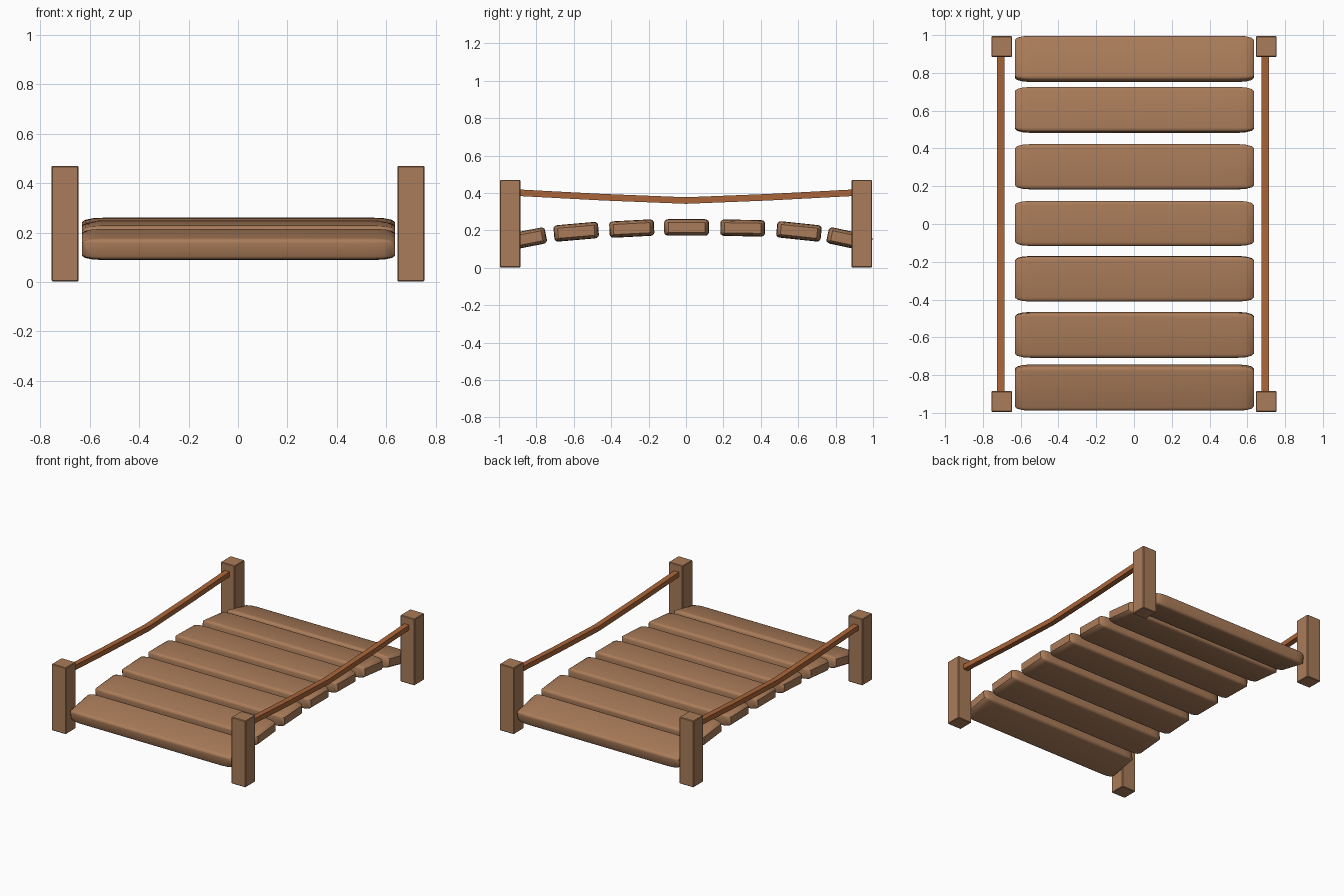
import bpy, bmesh, math
from mathutils import Matrix

if "Cube" in bpy.data.objects:
    bpy.data.objects.remove(bpy.data.objects["Cube"])


def material(name, rgb):
    m = bpy.data.materials.new(name)
    m.diffuse_color = (*rgb, 1)
    m.use_nodes = True
    m.node_tree.nodes["Principled BSDF"].inputs["Base Color"].default_value = m.diffuse_color
    return m


WOOD = material("wood", (0.40, 0.20, 0.10))
ROPE = material("rope", (0.40, 0.13, 0.04))


def add_object(name, bm, mat, smooth=False):
    bmesh.ops.recalc_face_normals(bm, faces=bm.faces)
    me = bpy.data.meshes.new(name)
    bm.to_mesh(me)
    bm.free()
    me.materials.append(mat)
    ob = bpy.data.objects.new(name, me)
    bpy.context.collection.objects.link(ob)
    if smooth:
        bpy.ops.object.select_all(action='DESELECT')
        ob.select_set(True)
        bpy.context.view_layer.objects.active = ob
        bpy.ops.object.shade_smooth_by_angle(angle=math.radians(40))
    return ob


def rounded_box(size, radii, segments):
    # bevel by one unit, then scale so each axis gets its own radius
    bm = bmesh.new()
    bmesh.ops.create_cube(bm, size=1)
    bmesh.ops.scale(bm, vec=[s / r for s, r in zip(size, radii)], verts=bm.verts)
    bmesh.ops.bevel(bm, geom=bm.edges[:], offset=1, segments=segments,
                    profile=0.5, affect='EDGES')
    bmesh.ops.scale(bm, vec=radii, verts=bm.verts)
    return bm


# arched deck planks: centre y, centre z, tilt in degrees
planks = [(-0.866, 0.153, 11), (-0.587, 0.193, 5), (-0.29, 0.21, 3), (0.003, 0.216, 0),
          (0.303, 0.213, -1), (0.604, 0.195, -6), (0.874, 0.152, -12)]
for i, (y, z, tilt) in enumerate(planks):
    bm = rounded_box((1.265, 0.239, 0.088), (0.085, 0.022, 0.017), 3)
    ob = add_object(f"plank_{i + 1}", bm, WOOD, smooth=True)
    ob.location = (0.002, y, z)
    ob.rotation_euler.x = math.radians(tilt)

# corner posts
for sx, side in ((-1, "left"), (1, "right")):
    for sy, end in ((-1, "front"), (1, "back")):
        bm = rounded_box((0.11, 0.11, 0.468), (0.004, 0.004, 0.004), 1)
        ob = add_object(f"{end}_{side}_post", bm, WOOD)
        ob.location = (sx * 0.70, sy * 0.94, 0.236)

# sagging hand ropes with square section
path = [(-0.94, 0.404), (-0.45, 0.378), (0, 0.360), (0.45, 0.378), (0.94, 0.404)]
for x, side in ((-0.705, "left"), (0.695, "right")):
    bm = bmesh.new()
    rings = [[bm.verts.new((x + a * 0.019, y, z + b * 0.0175))
              for a, b in ((-1, -1), (1, -1), (1, 1), (-1, 1))] for y, z in path]
    for r, s in zip(rings, rings[1:]):
        for k in range(4):
            n = (k + 1) % 4
            bm.faces.new((r[k], r[n], s[n], s[k]))
    bm.faces.new(rings[0])
    bm.faces.new(rings[-1])
    add_object(f"{side}_hand_rope", bm, ROPE)
